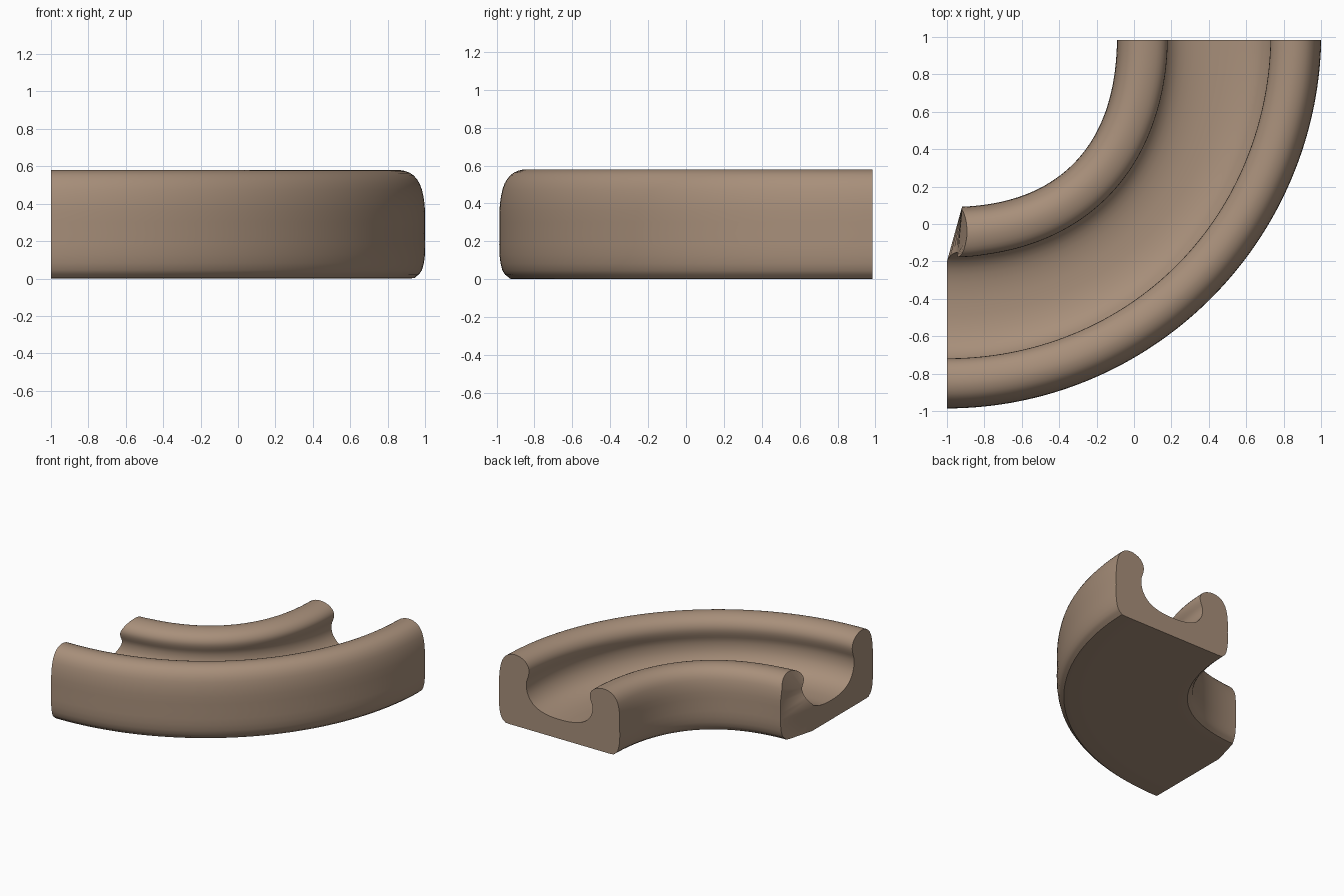
import bpy, bmesh, math
from mathutils import Vector

if "Cube" in bpy.data.objects:
    bpy.data.objects.remove(bpy.data.objects["Cube"])

# Half cross-section of the channel: (fraction across width, height), rim edge to middle
HALF = [(0.30, 0), (0.08, 0), (0.045, 0.01), (0.015, 0.045), (0, 0.13), (0, 0.24), (0, 0.36),
        (0.008, 0.44), (0.025, 0.505), (0.055, 0.55), (0.09, 0.572), (0.13, 0.58),
        (0.175, 0.572), (0.215, 0.55),
        (0.24, 0.515), (0.248, 0.475), (0.24, 0.43), (0.228, 0.39), (0.226, 0.34),
        (0.24, 0.28), (0.28, 0.22), (0.34, 0.182), (0.42, 0.162), (0.5, 0.158)]
RIM_SCALE = 0.845    # the inner rim is lower than the outer one
inner_half = [(t, 0.16 + (z - 0.16) * RIM_SCALE if z > 0.16 else z) for t, z in HALF]
PROFILE = inner_half + [(1 - t, z) for t, z in reversed(HALF[:-1])]


def smooth(points):
    """Insert a Catmull-Rom midpoint on every span of a closed profile."""
    out, n = [], len(points)
    for i in range(n):
        p = [points[(i + k) % n] for k in (-1, 0, 1, 2)]
        mid = [(-p[0][c] + 9 * p[1][c] + 9 * p[2][c] - p[3][c]) / 16 for c in (0, 1)]
        # keep the underside flat
        if p[1][1] == 0 and p[2][1] == 0:
            mid = [(p[1][0] + p[2][0]) / 2, 0]
        out += [p[1], (mid[0], max(mid[1], 0))]
    return out


def ramp(x, lo, hi):
    x = min(max((x - lo) / (hi - lo), 0), 1)
    return x * x * (3 - 2 * x)


profile = smooth(PROFILE)
STEPS = 72
bm = bmesh.new()

# Sweep the section through a quarter turn around the corner
rings = []
for i in range(STEPS + 1):
    u = i / STEPS
    a = -u * math.pi / 2
    inner = 0.91 - 0.015 * u + 0.045 * math.sin(math.pi * u) ** 2
    outer = 2.0 - 0.03 * u - 0.01 * math.sin(math.pi * u)
    ring = []
    for t, z in profile:
        r = inner + (outer - inner) * t
        ring.append(bm.verts.new((-1 + r * math.cos(a), 0.985 + r * math.sin(a), z)))
    rings.append(ring)
n = len(profile)
for a, b in zip(rings, rings[1:]):
    for j in range(n):
        k = (j + 1) % n
        bm.faces.new((a[j], a[k], b[k], b[j]))

# Flat end caps
caps = [bm.faces.new(rings[0]), bm.faces.new(rings[-1])]
bmesh.ops.recalc_face_normals(bm, faces=bm.faces)
bmesh.ops.triangulate(bm, faces=caps)

# Slanted cut across the inner rim at the left end
p, q = Vector((-1, -0.20, 0)), Vector((-0.92, 0.09, 0))
normal = Vector((-(q - p).y, (q - p).x, 0)).normalized()
bmesh.ops.bisect_plane(bm, geom=bm.verts[:] + bm.edges[:] + bm.faces[:], dist=1e-5,
                       plane_co=p, plane_no=normal, clear_outer=True)
edges = [e for e in bm.edges if e.is_boundary]
filled = bmesh.ops.holes_fill(bm, edges=edges, sides=0)["faces"]
bmesh.ops.triangulate(bm, faces=filled)

# Pull the rim end back and round its upper lip
for v in bm.verts:
    x, y, z = v.co
    if x < -0.8 and y > -0.26 and z > 0.2:
        w = ramp(z, 0.22, 0.36) * ramp(-y, -0.1, 0.08)
        top = ramp(z, 0.40, 0.53) * 0.25
        v.co.x = -0.8 + (x + 0.8) * (1 - 0.25 * w) * (1 - top)
bmesh.ops.recalc_face_normals(bm, faces=bm.faces)

mesh = bpy.data.meshes.new("curved_channel")
bm.to_mesh(mesh)
bm.free()
channel = bpy.data.objects.new("curved_channel", mesh)
bpy.context.collection.objects.link(channel)

# Single clay brown colour
clay = bpy.data.materials.new("clay_brown")
clay.diffuse_color = (0.39, 0.275, 0.195, 1)
clay.use_nodes = True
clay.node_tree.nodes["Principled BSDF"].inputs["Base Color"].default_value = clay.diffuse_color
mesh.materials.append(clay)

bpy.context.view_layer.objects.active = channel
channel.select_set(True)
bpy.ops.object.shade_smooth_by_angle(angle=math.radians(40))
